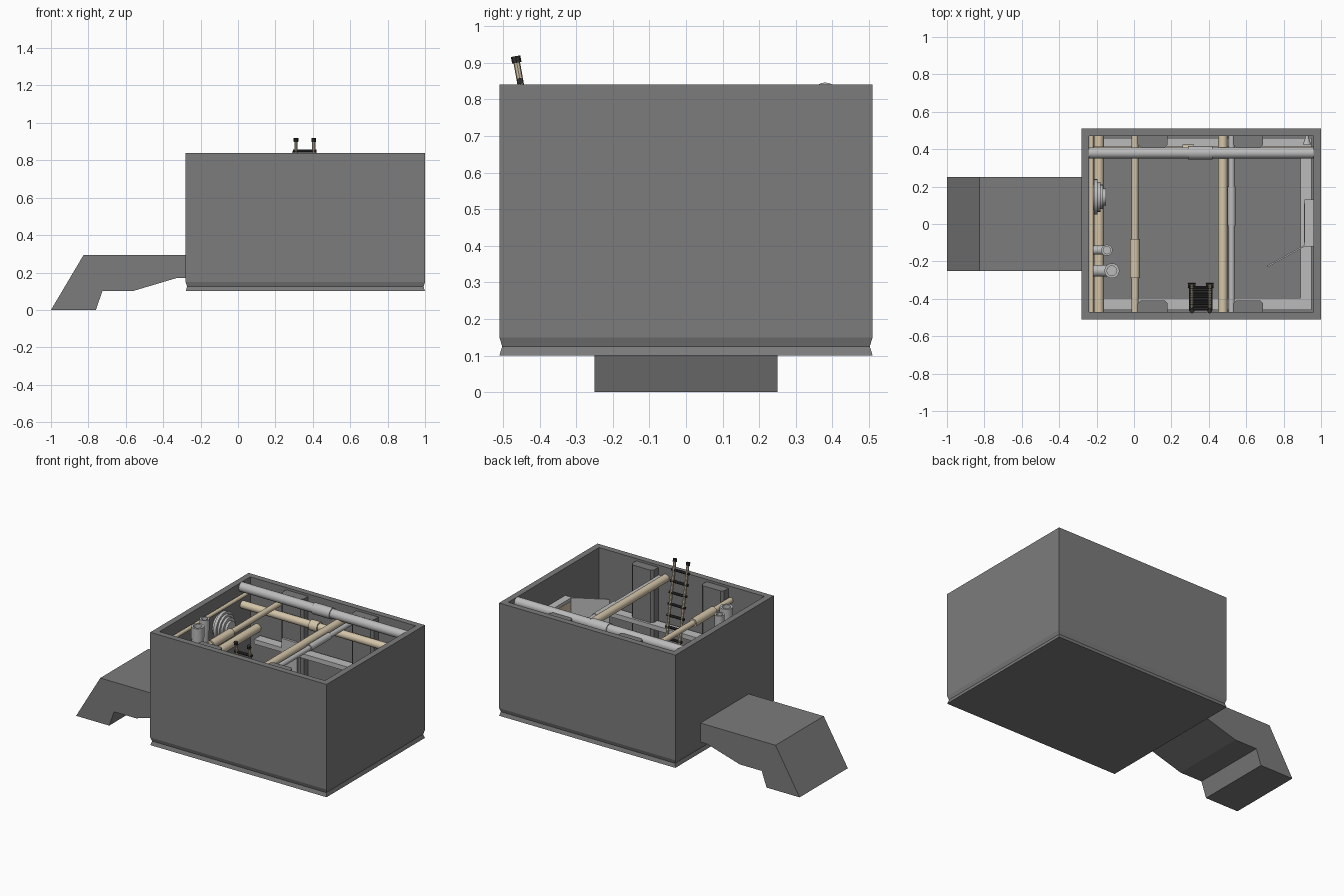
import bpy, bmesh, math
from mathutils import Vector

if "Cube" in bpy.data.objects:
    bpy.data.objects.remove(bpy.data.objects["Cube"])


def material(name, rgb):
    m = bpy.data.materials.new(name)
    m.diffuse_color = (*rgb, 1)
    m.use_nodes = True
    m.node_tree.nodes["Principled BSDF"].inputs["Base Color"].default_value = m.diffuse_color
    return m


DARK = material("dark_concrete", (0.2, 0.2, 0.2))
STEEL = material("light_steel", (0.5, 0.5, 0.5))
TAN = material("tan_paint", (0.66, 0.56, 0.4))
BLACK = material("black_rubber", (0.03, 0.03, 0.03))


def finish(name, bm, mat, smooth=False):
    bmesh.ops.recalc_face_normals(bm, faces=bm.faces)
    me = bpy.data.meshes.new(name)
    bm.to_mesh(me)
    bm.free()
    me.materials.append(mat)
    ob = bpy.data.objects.new(name, me)
    bpy.context.collection.objects.link(ob)
    if smooth:
        bpy.ops.object.select_all(action='DESELECT')
        ob.select_set(True)
        bpy.context.view_layer.objects.active = ob
        bpy.ops.object.shade_smooth_by_angle(angle=math.radians(40))
    return ob


def box(name, lo, hi, mat):
    bm = bmesh.new()
    bmesh.ops.create_cube(bm, size=1)
    for v in bm.verts:
        v.co = [(a + b) / 2 + c * (b - a) for a, b, c in zip(lo, hi, v.co)]
    return finish(name, bm, mat)


def lathe(name, start, axis, profile, mat, sides=20):
    """Revolve (distance, radius) points about an axis."""
    q = Vector(axis).to_track_quat('Z', 'Y')
    bm = bmesh.new()
    rings = []
    for d, r in profile:
        rings.append([bm.verts.new(Vector(start) + q @ Vector((
            r * math.cos(2 * math.pi * i / sides), r * math.sin(2 * math.pi * i / sides), d)))
            for i in range(sides)])
    for a, b in zip(rings, rings[1:]):
        for i in range(sides):
            j = (i + 1) % sides
            bm.faces.new((a[i], a[j], b[j], b[i]))
    bm.faces.new(rings[0])
    bm.faces.new(rings[-1])
    return finish(name, bm, mat, True)


def rod(name, a, b, r, mat, sides=16):
    d = Vector(b) - Vector(a)
    return lathe(name, a, d, [(0, r), (d.length, r)], mat, sides)


def extrude_y(name, pts, y0, y1, mat):
    bm = bmesh.new()
    a = [bm.verts.new((x, y0, z)) for x, z in pts]
    b = [bm.verts.new((x, y1, z)) for x, z in pts]
    bm.faces.new(a)
    bm.faces.new(b)
    for i in range(len(pts)):
        j = (i + 1) % len(pts)
        bm.faces.new((a[i], a[j], b[j], b[i]))
    return finish(name, bm, mat)


def rect_shell(name, loops, mat, closed=False):
    """Stack rectangular loops given as (inset from room outside, z)."""
    bm = bmesh.new()
    rings = [[bm.verts.new(p) for p in ((-0.28 + i, -0.51 + i, z), (1 - i, -0.51 + i, z),
                                        (1 - i, 0.51 - i, z), (-0.28 + i, 0.51 - i, z))]
             for i, z in loops]
    pairs = list(zip(rings, rings[1:]))
    if closed:
        pairs.append((rings[-1], rings[0]))
    else:
        bm.faces.new(rings[0])
        bm.faces.new(rings[-1])
    for a, b in pairs:
        for i in range(4):
            j = (i + 1) % 4
            bm.faces.new((a[i], a[j], b[j], b[i]))
    return finish(name, bm, mat)


# open-topped room with grooved base, and the stepped entry tunnel
rect_shell("room_shell", [(0, 0.10), (0.008, 0.125), (0, 0.15), (0, 0.84),
                          (0.04, 0.84), (0.04, 0.15)], DARK)
extrude_y("entry_tunnel", [(-1, 0), (-0.825, 0.295), (-0.28, 0.295), (-0.28, 0.17),
                           (-0.33, 0.17), (-0.565, 0.10), (-0.725, 0.10), (-0.76, 0)],
          -0.25, 0.25, DARK)

# wall trim on three sides
for s, name in ((1, "back_trim"), (-1, "front_trim")):
    y = sorted((s * 0.395, s * 0.46))
    box(name, (-0.16, y[0], 0.45), (0.95, y[1], 0.48), STEEL)
box("right_trim", (0.89, -0.395, 0.45), (0.95, 0.395, 0.48), STEEL)

# wall pillars with chamfered inner corners
for s in (-1, 1):
    for x0, x1 in ((0.02, 0.18), (0.53, 0.69)):
        bm = bmesh.new()
        outline = [(x0, s * 0.47), (x0, s * 0.425), (x0 + 0.015, s * 0.41),
                   (x1 - 0.015, s * 0.41), (x1, s * 0.425), (x1, s * 0.47)]
        f = bm.faces.new([bm.verts.new((x, y, 0.15)) for x, y in outline])
        top = bmesh.ops.extrude_face_region(bm, geom=[f])
        bmesh.ops.translate(bm, vec=(0, 0, 0.675),
                            verts=[g for g in top["geom"] if isinstance(g, bmesh.types.BMVert)])
        bm.faces.ensure_lookup_table()
        if f not in bm.faces[:]:
            bm.faces.new([v for v in bm.verts if v.co.z < 0.16])
        finish("wall_pillar", bm, DARK)
box("pillar_panel", (0.04, 0.395, 0.3), (0.15, 0.415, 0.54), STEEL)


# straight pipes: direction, position, height, radius, coupling span and radius
def pipe(name, along, pos, z, r, mat, coupling=None):
    lo, hi = (-0.24, 0.96) if along == 'x' else (-0.47, 0.47)
    prof = [(0, r)]
    if coupling:
        c0, c1, cr = coupling
        prof += [(c0 - lo, r), (c0 - lo, cr), (c1 - lo, cr), (c1 - lo, r)]
    prof.append((hi - lo, r))
    start = (lo, pos, z) if along == 'x' else (pos, lo, z)
    lathe(name, start, (1, 0, 0) if along == 'x' else (0, 1, 0), prof, mat)


pipe("main_pipe", 'x', 0.38, 0.81, 0.03, STEEL, (0.29, 0.42, 0.036))
pipe("lower_tan_pipe", 'x', 0.39, 0.69, 0.025, TAN, (0.26, 0.32, 0.034))
pipe("left_thin_pipe", 'y', -0.228, 0.755, 0.012, TAN)
pipe("left_low_pipe", 'y', -0.188, 0.52, 0.027, TAN)
pipe("cross_pipe_left", 'y', 0.005, 0.75, 0.018, TAN, (-0.29, -0.08, 0.027))
pipe("cross_pipe_right", 'y', 0.475, 0.77, 0.025, TAN)
pipe("cross_conduit", 'y', 0.522, 0.76, 0.016, STEEL, (-0.01, 0.2, 0.021))

# stepped round vent on the left wall
lathe("round_vent", (-0.24, 0.145, 0.65), (1, 0, 0),
      [(0, 0.07), (0.025, 0.07), (0.025, 0.095), (0.045, 0.095), (0.045, 0.08), (0.06, 0.08),
       (0.06, 0.065), (0.075, 0.065), (0.075, 0.045), (0.09, 0.045), (0.09, 0.02)], STEEL, 24)

# two open upright pipes with stubs into the left wall
for x, y, r in ((-0.145, -0.14, 0.03), (-0.118, -0.25, 0.04)):
    lathe("upright_pipe", (x, y, 0.55), (0, 0, 1),
          [(0, r * 0.6), (0.02, r * 0.9), (0.2, r * 0.9), (0.2, r), (0.275, r),
           (0.275, r * 0.65), (0.2, r * 0.65)], STEEL)
    rod("upright_pipe_stub", (-0.24, y, 0.6), (x, y, 0.6), r * 0.8, STEEL)


# leaning ladder with dark rungs, caps and feet
def lean(z):
    return -0.465 + (0.915 - z) * 0.18


for x in (0.31, 0.405):
    rod("ladder_rail", (x, lean(0.15), 0.15), (x, lean(0.905), 0.905), 0.009, TAN, 8)
    rod("ladder_cap", (x, lean(0.9), 0.9), (x, lean(0.918), 0.918), 0.013, BLACK, 8)
    rod("ladder_foot", (x - 0.02, lean(0.16), 0.163), (x + 0.02, lean(0.16), 0.163), 0.013, BLACK, 8)
for k in range(10):
    z = 0.22 + k * 0.07
    rod("ladder_rung", (0.295, lean(z), z), (0.42, lean(z), z), 0.009, BLACK, 8)

# wall cabinet with its door swung open
box("wall_cabinet", (0.912, -0.12, 0.36), (0.96, 0.13, 0.66), STEEL)
box("cabinet_inside", (0.909, -0.1, 0.38), (0.914, 0.11, 0.64), TAN)
door = box("cabinet_door", (-0.23, -0.004, 0.36), (0, 0.004, 0.66), STEEL)
door.location = (0.915, -0.115, 0)
door.rotation_euler.z = math.radians(29)

# small corner lamp
lathe("corner_lamp", (0.925, 0.425, 0.72), (0, 1, 0), [(0, 0.022), (0.035, 0.01), (0.045, 0.01)], STEEL, 12)
